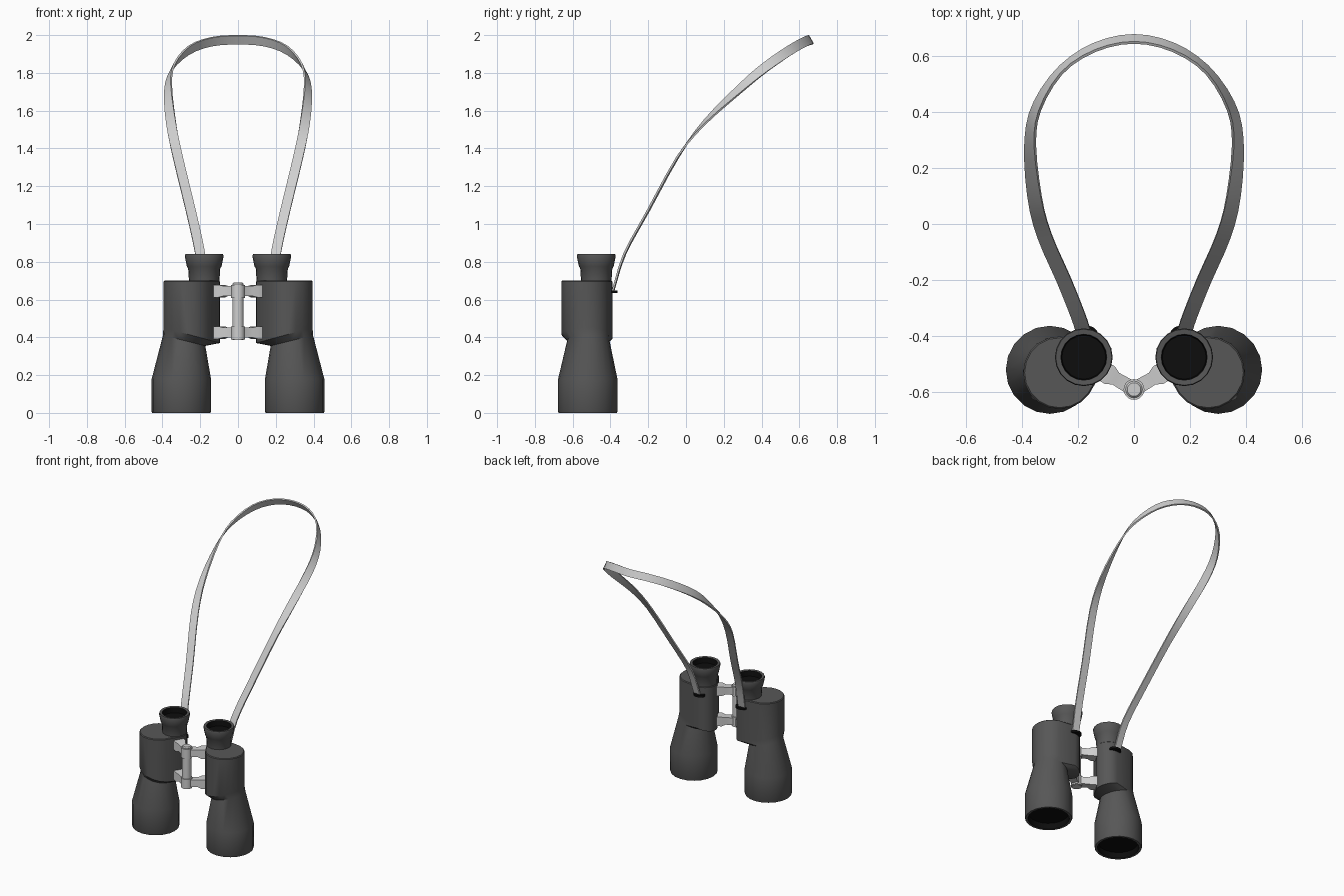
import bpy, bmesh, math
from mathutils import Vector

cube = bpy.data.objects.get("Cube")
if cube:
    bpy.data.objects.remove(cube, do_unlink=True)


def material(name, value):
    m = bpy.data.materials.new(name)
    m.use_nodes = True
    m.diffuse_color = (value, value, value, 1)
    m.node_tree.nodes["Principled BSDF"].inputs["Base Color"].default_value = (value, value, value, 1)
    return m


RUBBER = material("dark grey rubber", 0.095)
BLACK = material("black", 0.004)
LIGHT = material("light grey", 0.62)
SIDES = 20


def loft(name, rings, mats, black_bands=0, mirror=False, angle=35):
    """Skin a row of rings; the first cap and first bands take the second material."""
    bm = bmesh.new()
    loops = [[bm.verts.new(p) for p in ring] for ring in rings]
    n = len(rings[0])
    for b, (lo, hi) in enumerate(zip(loops, loops[1:])):
        for i in range(n):
            j = (i + 1) % n
            f = bm.faces.new((lo[i], lo[j], hi[j], hi[i]))
            f.material_index = 1 if b < black_bands else 0
    first = bm.faces.new(loops[0][::-1])
    first.material_index = 1 if black_bands else 0
    bm.faces.new(loops[-1])
    bmesh.ops.recalc_face_normals(bm, faces=bm.faces)
    mesh = bpy.data.meshes.new(name)
    for f in bm.faces:
        f.smooth = True
    bm.to_mesh(mesh)
    bm.free()
    mesh.set_sharp_from_angle(angle=math.radians(angle))
    for m in mats:
        mesh.materials.append(m)
    ob = bpy.data.objects.new(name, mesh)
    bpy.context.collection.objects.link(ob)
    if mirror:
        mod = ob.modifiers.new("mirror", "MIRROR")
        mod.use_axis[0] = True
    return ob


def directions():
    return [Vector((math.cos(t), math.sin(t), 0))
            for t in (2 * math.pi * i / SIDES for i in range(SIDES))]


def circle(x, y, z, r, ry=None):
    k = (ry or r) / r
    return [Vector((x + d.x * r, y + d.y * r * k, z)) for d in directions()]


def hull(z, slope=0, shrink=0):
    """Outline around the small eyepiece circle and the large prism circle."""
    circles = [(Vector((0.18, -0.475, 0)), 0.085), (Vector((0.265, -0.53, 0)), 0.13)]
    ring = []
    for d in directions():
        c, r = max(circles, key=lambda cr: cr[0].dot(d) + cr[1])
        p = c + d * (r - shrink)
        p.z = z + slope * (p.x - 0.095)
        ring.append(p)
    return ring


# Barrel: recessed front lens, straight hood, cone and prism housing
cone_top = circle(0.285, -0.517, 0, 0.112)
for p in cone_top:
    p.z = 0.355 + 0.25 * (p.x - 0.173)
loft("barrels", [
    circle(0.30, -0.52, 0.04, 0.132),
    circle(0.30, -0.52, 0.0, 0.138),
    circle(0.30, -0.52, 0.0, 0.154),
    circle(0.30, -0.52, 0.006, 0.157),
    circle(0.30, -0.52, 0.18, 0.157),
    cone_top,
    hull(0.37, 0.27),
    hull(0.695),
    hull(0.70, shrink=0.005),
], [RUBBER, BLACK], black_bands=1, mirror=True)

# Eyepieces: flared cups with a dark recessed lens
ex, ey = 0.179, -0.475
profile = [(0.80, 0.078), (0.838, 0.082), (0.84, 0.100), (0.83, 0.103), (0.775, 0.092),
           (0.765, 0.085), (0.69, 0.080)]
loft("eyepieces", [circle(ex, ey, z, r) for z, r in profile],
     [RUBBER, BLACK], black_bands=1, mirror=True)

# Hinge: central pin with two hubs, each carrying a pair of arms
hy = -0.59
pin = [(0.385, 0.030), (0.683, 0.030), (0.69, 0.024)]
loft("hinge_pin", [circle(0, hy, z, r) for z, r in pin], [LIGHT])
along = Vector((0.86, 0.51, 0))
across = Vector((-0.51, 0.86, 0))
for label, zc in (("upper", 0.645), ("lower", 0.425)):
    loft(label + "_hub", [circle(0, hy, zc + h, 0.037) for h in (-0.037, 0.033)], [LIGHT])
    sections = []
    for s, w, h in ((0.0, 0.027, 0.026), (0.075, 0.024, 0.026),
                    (0.10, 0.036, 0.033), (0.15, 0.036, 0.033)):
        c = Vector((0, hy, zc)) + along * s
        sections.append([c + across * w * a + Vector((0, 0, h * b))
                         for a, b in ((-1, -1), (1, -1), (1, 1), (-1, 1))])
    loft(label + "_arms", sections, [LIGHT], mirror=True)

# Strap clips on the back of the housings
loft("strap_clips", [circle(0.17, -0.395, z, 0.042, 0.033) for z in (0.634, 0.648)],
     [BLACK], mirror=True)

# Strap: one ribbon that lies flat at its ends and turns on edge at the top
half = [Vector(p) for p in (
    (0.18, -0.385, 0.65), (0.20, -0.325, 0.84), (0.25, -0.20, 1.07), (0.32, -0.04, 1.36),
    (0.355, 0.10, 1.54), (0.37, 0.29, 1.72), (0.345, 0.42, 1.83), (0.26, 0.55, 1.92),
    (0.14, 0.63, 1.965), (0, 0.66, 1.975))]
knots = [Vector((-p.x, p.y, p.z)) for p in half] + half[-2::-1]
knots = [2 * knots[0] - knots[1]] + knots + [2 * knots[-1] - knots[-2]]
path = []
STEPS = 3
for a, b, c, d in zip(knots, knots[1:], knots[2:], knots[3:]):
    for k in range(STEPS):
        t = k / STEPS
        path.append(0.5 * (2 * b + (c - a) * t + (2 * a - 5 * b + 4 * c - d) * t * t
                           + (3 * b - a - 3 * c + d) * t ** 3))
path.append(knots[-2])

up = Vector((0, -0.5, 0.87))
ribbon = []
for i, p in enumerate(path):
    tangent = (path[min(i + 1, len(path) - 1)] - path[max(i - 1, 0)]).normalized()
    normal = (up - tangent * up.dot(tangent)).normalized()
    inward = tangent.cross(normal)
    turn = min(max((p.y + 0.03) / 0.6, 0), 1) * math.pi / 2
    wide = inward * math.cos(turn) + normal * math.sin(turn)
    thick = tangent.cross(wide)
    ribbon.append([p + wide * 0.026 * a + thick * 0.005 * b
                   for a, b in ((-1, -1), (1, -1), (1, 1), (-1, 1))])
loft("strap", ribbon, [LIGHT], angle=50)
